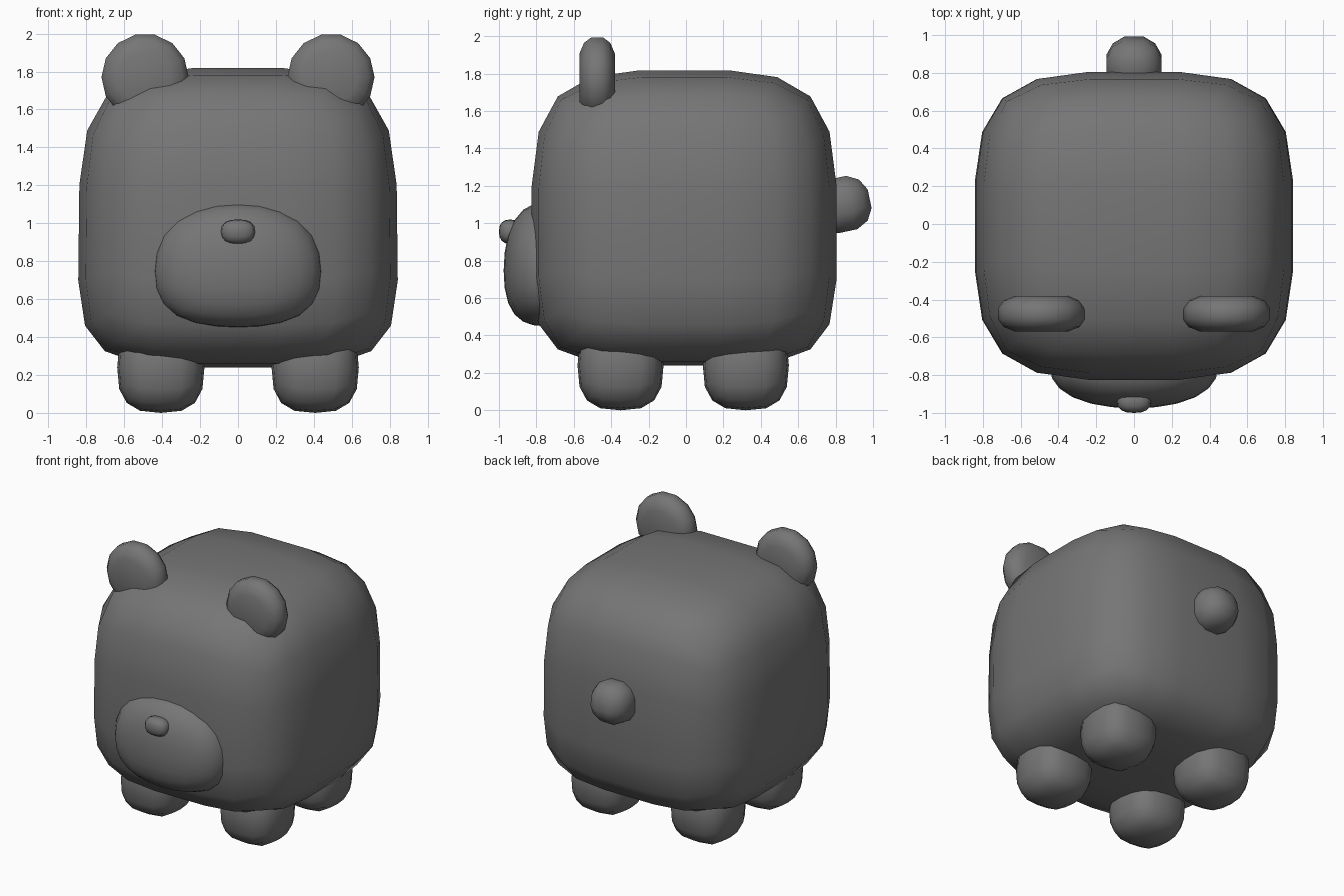
import bpy, bmesh, math
from mathutils import Matrix, Vector

if "Cube" in bpy.data.objects:
    bpy.data.objects.remove(bpy.data.objects["Cube"])

grey = bpy.data.materials.new("plain_grey")
grey.diffuse_color = (0.18, 0.18, 0.18, 1)
grey.use_nodes = True
grey.node_tree.nodes["Principled BSDF"].inputs["Base Color"].default_value = grey.diffuse_color


def finish(name, bm, angle=75):
    bmesh.ops.recalc_face_normals(bm, faces=bm.faces)
    mesh = bpy.data.meshes.new(name)
    bm.to_mesh(mesh)
    bm.free()
    mesh.materials.append(grey)
    obj = bpy.data.objects.new(name, mesh)
    bpy.context.collection.objects.link(obj)
    for o in bpy.context.selected_objects:
        o.select_set(False)
    obj.select_set(True)
    bpy.context.view_layer.objects.active = obj
    bpy.ops.object.shade_smooth_by_angle(angle=math.radians(angle))
    return obj


def soft_box(name, center, half, power, ticks, sag=0.0, taper=0.0, tilt=0.0):
    """Rounded cube: a cube grid pushed onto a superellipsoid, with optional sag."""
    bm = bmesh.new()
    rot = Matrix.Rotation(tilt, 3, 'X')
    cache = {}

    def vert(p):
        if p not in cache:
            r = sum(abs(c) ** power for c in p) ** (1 / power)
            x, y, z = (c / r for c in p)
            k = 1 - taper * z
            z -= sag * (1 - z) * (1 - z * z)
            v = Vector((x * half[0] * k, y * half[1], z * half[2]))
            cache[p] = bm.verts.new(rot @ v + Vector(center))
        return cache[p]

    for axis in range(3):
        for side in (-1, 1):
            for a0, a1 in zip(ticks, ticks[1:]):
                for b0, b1 in zip(ticks, ticks[1:]):
                    quad = []
                    for a, b in ((a0, b0), (a1, b0), (a1, b1), (a0, b1)):
                        p = [a, b]
                        p.insert(axis, side)
                        quad.append(vert(tuple(p)))
                    bm.faces.new(quad)
    return finish(name, bm)


def ear(name, center, sides=14):
    """Thick round disc turned about the front-back axis."""
    profile = [(0, -.095), (.14, -.095), (.2, -.07), (.23, -.03),
               (.23, .03), (.2, .07), (.14, .095), (0, .095)]
    bm = bmesh.new()
    verts = [bm.verts.new((r, y, 0)) for r, y in profile]
    edges = [bm.edges.new(e) for e in zip(verts, verts[1:])]
    bmesh.ops.spin(bm, geom=verts + edges, cent=(0, 0, 0), axis=(0, 1, 0),
                   angle=math.tau, steps=sides)
    bmesh.ops.remove_doubles(bm, verts=bm.verts, dist=1e-4)
    bmesh.ops.translate(bm, verts=bm.verts, vec=center)
    return finish(name, bm)


# Body
soft_box("body", (0, -.01, 1.03), (.845, .82, .793), 3.6,
         (-1, -.64, -.29, .29, .64, 1), sag=.11, taper=.012)

# Muzzle, nose and tail
soft_box("muzzle", (0, -.76, .78), (.445, .215, .33), 2.2,
         (-1, -.58, -.27, 0, .27, .58, 1), sag=.1)
soft_box("nose", (0, -.94, .955), (.09, .06, .065), 2.5, (-1, -.45, 0, .45, 1))
soft_box("tail", (0, .835, 1.1), (.16, .165, .16), 2.1,
         (-1, -.35, .35, 1), tilt=math.radians(12))

# Legs and ears, left and right
for side, label in ((-1, "left"), (1, "right")):
    ear(f"{label}_ear", (side * .49, -.475, 1.77))
    for y, place in ((-.35, "front"), (.32, "back")):
        soft_box(f"{place}_{label}_leg", (side * .407, y, .24), (.23, .23, .24), 2.8,
                 (-1, -.5, 0, .5, 1))
